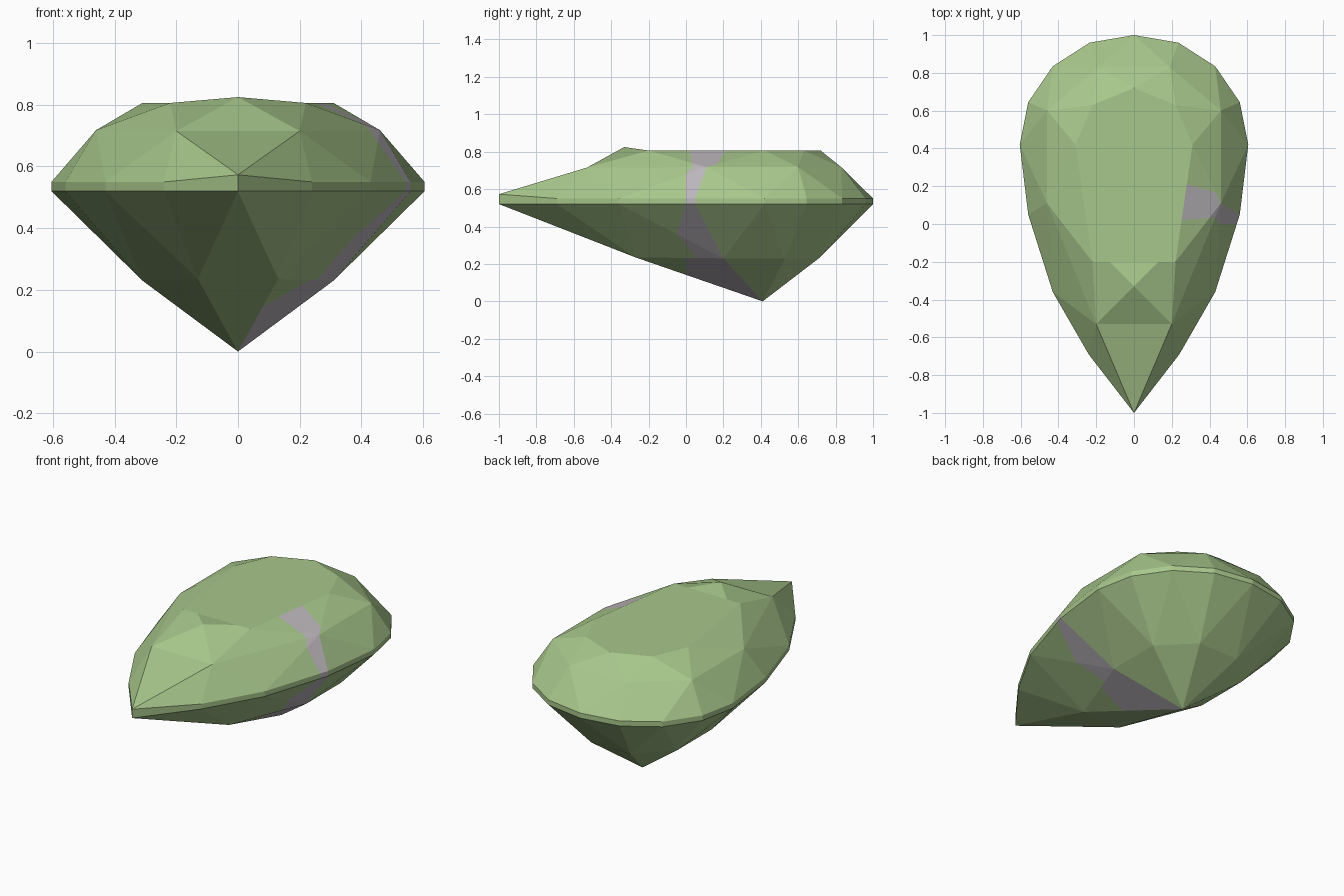
import bpy, bmesh
from mathutils import Vector

cube = bpy.data.objects.get("Cube")
if cube:
    bpy.data.objects.remove(cube)


def material(name, color):
    m = bpy.data.materials.new(name)
    m.use_nodes = True
    m.diffuse_color = color
    bsdf = m.node_tree.nodes["Principled BSDF"]
    bsdf.inputs["Base Color"].default_value = color
    bsdf.inputs["Roughness"].default_value = 0.6
    return m


def ring(half, skip_last=False):
    """Mirror a back-to-front half profile into a closed ring."""
    pts = [Vector(p) for p in half]
    other = [Vector((-p.x, p.y, p.z)) for p in reversed(pts) if p.x > 0.001]
    return pts + other


# Teardrop girdle outline, from the round back to the pointed front
outline = [(0, 1), (.235, .96), (.43, .835), (.56, .645), (.605, .42),
           (.56, .05), (.43, -.36), (.24, -.69), (0, -1)]
low = ring([(x, y, .52) for x, y in outline])
high = ring([(x, y, .573 if y == -1 else .55) for x, y in outline])

# Inner rings: table corners, crown middle points, pavilion middle points
table = ring([(0, .72, .806), (.22, .63, .806), (.31, .42, .806),
              (.22, -.2, .806), (0, -.33, .825)])
crown = ring([(.19, .83, .718), (.46, .6, .718), (.46, .11, .718), (.2, -.53, .715)])
pavilion = ring([(.13, .71, .23), (.31, .53, .23), (.31, .2, .23), (.13, -.27, .235)])
culet = Vector((0, .41, 0))

bm = bmesh.new()
verts = {}
facets = {}


def facet(name, *points):
    """Add one flat facet, sharing corners with its neighbours."""
    corners = []
    for p in points:
        key = tuple(round(c, 4) for c in p)
        if key not in verts:
            verts[key] = bm.verts.new(p)
        corners.append(verts[key])
    facets[name] = bm.faces.new(corners)


# Facets repeat eight times around the stone
for i in range(8):
    j, g = (i + 1) % 8, 2 * i
    a, b, c = g, g + 1, (g + 2) % 16
    before = i - 1
    # Girdle band
    facet(("band", a), low[a], low[b], high[b], high[a])
    facet(("band", b), low[b], low[c], high[c], high[b])
    # Crown: star, kite halves, upper girdle pair
    if i in (3, 4):
        bend = Vector((.13 if i == 3 else -.13, -.2, .806))
        facet(("star", i), table[i], bend, table[j], crown[i])
    else:
        facet(("star", i), table[i], table[j], crown[i])
    facet(("kite_top", i), table[i], crown[i], crown[before])
    facet(("kite", i), crown[before], crown[i], high[a])
    facet(("upper", a), crown[i], high[a], high[b])
    facet(("upper", b), crown[i], high[b], high[c])
    # Pavilion: main facet halves, lower girdle pair
    facet(("main_tip", i), culet, pavilion[before], pavilion[i])
    facet(("main", i), pavilion[before], pavilion[i], low[a])
    facet(("lower", a), pavilion[i], low[a], low[b])
    facet(("lower", b), pavilion[i], low[b], low[c])

# Flat table with its small raised lip at the front
bends = [Vector((.13, -.2, .806)), Vector((-.13, -.2, .806))]
facet("table", *table[:4], *bends, *table[5:])
facet("lip", bends[0], table[4], bends[1])

# Grey patch: each facet keeps grey on one side of a (y, z) line
patch = {("main_tip", 3): [((0, 0), (0, 1))],
         ("main", 3): [((.06, .23), (-.05, .365))],
         ("lower", 5): [((-.05, .365), (0, .52))],
         ("band", 5): [((0, 0), (0, 1))],
         ("upper", 5): [((0, 0), (0, 1))],
         ("kite", 3): [((0, .69), (.035, .718))],
         ("kite_top", 3): [((.035, .718), (.02, .806))],
         ("star", 2): [((.035, .718), (.02, .806)), ((.17, .74), (.21, .806))]}
for name, lines in patch.items():
    pieces = [facets[name]]
    sides = []
    for n, ((y0, z0), (y1, z1)) in enumerate(lines):
        normal = Vector((0, z1 - z0, y0 - y1)) * (1 if n == 0 else -1)
        origin = Vector((0, y0, z0))
        sides.append((origin, normal))
        edges = {e for f in pieces for e in f.edges}
        corners = {v for f in pieces for v in f.verts}
        cut = bmesh.ops.bisect_plane(bm, geom=pieces + list(edges) + list(corners),
                                     plane_co=origin, plane_no=normal, dist=.0005)
        pieces = [f for f in cut["geom"] if isinstance(f, bmesh.types.BMFace)]
    for f in pieces:
        mid = f.calc_center_median()
        if all((mid - o).dot(n) > 0 for o, n in sides):
            f.material_index = 1

bmesh.ops.recalc_face_normals(bm, faces=bm.faces[:])
mesh = bpy.data.meshes.new("pear_gem")
bm.to_mesh(mesh)
bm.free()
mesh.materials.append(material("leaf green", (.39, .57, .26, 1)))
mesh.materials.append(material("soft grey", (.5, .47, .5, 1)))
gem = bpy.data.objects.new("pear_gem", mesh)
bpy.context.collection.objects.link(gem)
